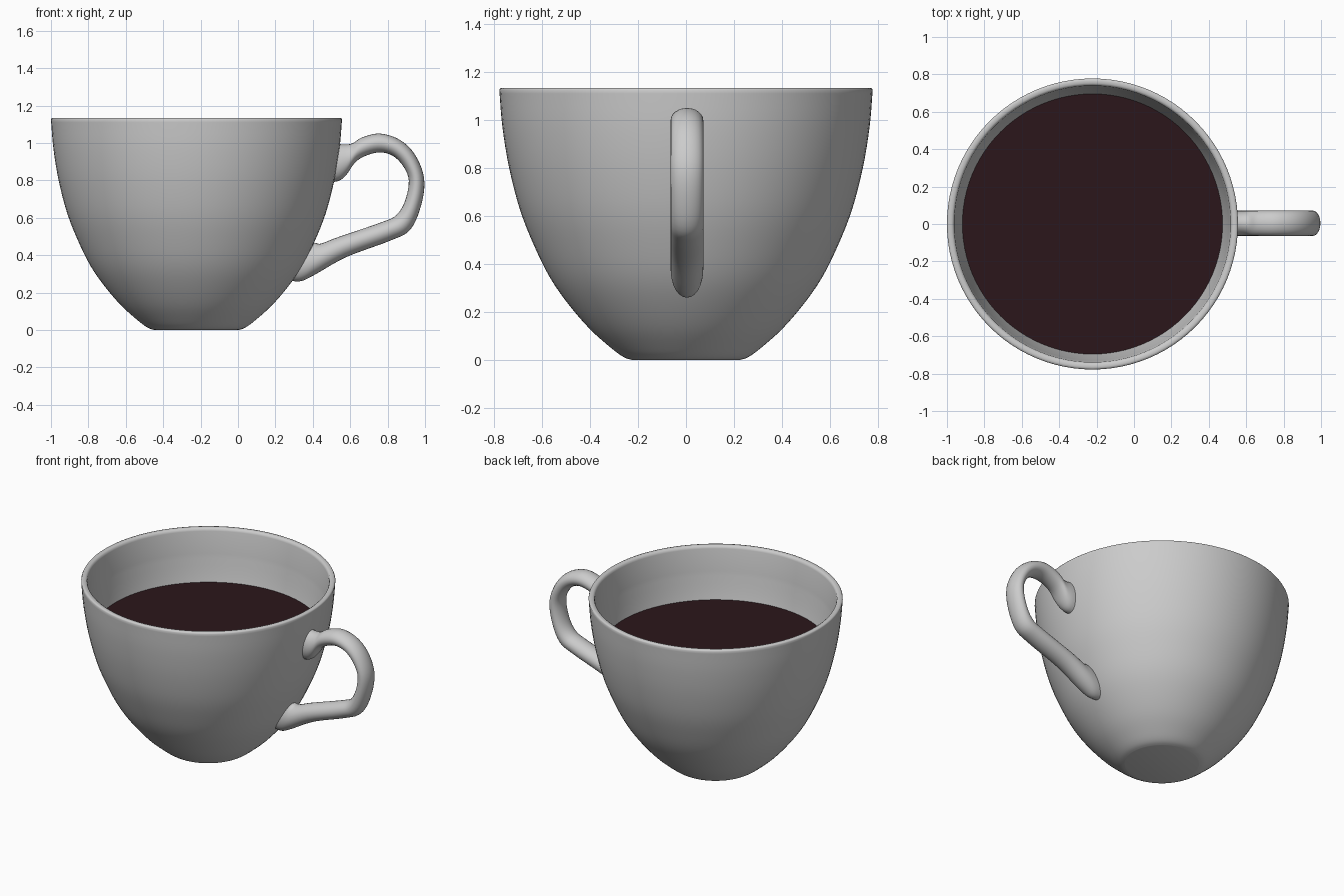
import bpy, bmesh, math

if "Cube" in bpy.data.objects:
    bpy.data.objects.remove(bpy.data.objects["Cube"])

CX = -0.222  # axis of the cup


def smooth_path(pts, steps):
    """Catmull-Rom interpolation through tuples of any length."""
    p = [pts[0]] + pts + [pts[-1]]
    out = []
    for i in range(1, len(p) - 2):
        for s in range(steps):
            t = s / steps
            out.append(tuple(
                0.5 * (2 * b + (c - a) * t + (2 * a - 5 * b + 4 * c - d) * t * t
                       + (3 * b - a - 3 * c + d) * t ** 3)
                for a, b, c, d in zip(p[i - 1], p[i], p[i + 1], p[i + 2])))
    return out + [pts[-1]]


def finish(bm, name, angle=50):
    bmesh.ops.recalc_face_normals(bm, faces=bm.faces)
    mesh = bpy.data.meshes.new(name)
    bm.to_mesh(mesh)
    bm.free()
    obj = bpy.data.objects.new(name, mesh)
    bpy.context.collection.objects.link(obj)
    bpy.ops.object.select_all(action='DESELECT')
    obj.select_set(True)
    bpy.context.view_layer.objects.active = obj
    bpy.ops.object.shade_smooth_by_angle(angle=math.radians(angle))
    return obj


def loft(bm, rings):
    """Skin a list of closed rings and close both ends."""
    loops = [[bm.verts.new(co) for co in ring] for ring in rings]
    for a, b in zip(loops, loops[1:]):
        n = len(a)
        for i in range(n):
            j = (i + 1) % n
            bm.faces.new((a[i], a[j], b[j], b[i]))
    bm.faces.new(loops[0])
    bm.faces.new(loops[-1])


def circle(r, z, n=96):
    return [(CX + r * math.cos(2 * math.pi * i / n),
             r * math.sin(2 * math.pi * i / n), z) for i in range(n)]


# Cup: outer wall up, rounded rim, inner wall down
outer = smooth_path([(0.225, 0.0), (0.26, 0.012), (0.31, 0.048), (0.40, 0.128),
                     (0.49, 0.232), (0.565, 0.34), (0.628, 0.465), (0.69, 0.62),
                     (0.737, 0.80), (0.765, 0.97), (0.777, 1.11)], 4)
rim = [(0.778, 1.125), (0.774, 1.132), (0.765, 1.134), (0.752, 1.133),
       (0.743, 1.128), (0.739, 1.115)]
inner = smooth_path([(0.727, 0.97), (0.698, 0.80), (0.65, 0.62), (0.588, 0.475),
                     (0.525, 0.36), (0.45, 0.255), (0.36, 0.15), (0.27, 0.075),
                     (0.2, 0.05)], 4)
bm = bmesh.new()
loft(bm, [circle(r, z) for r, z in outer + rim + inner])
finish(bm, "cup")

# Handle: matching outer and inner edge points plus half width, top to bottom
sections = smooth_path([
    (0.525, 1.00, 0.505, 0.79, 0.068),
    (0.56, 0.992, 0.545, 0.80, 0.068),
    (0.61, 0.997, 0.58, 0.83, 0.066),
    (0.665, 1.03, 0.64, 0.908, 0.067),
    (0.76, 1.05, 0.74, 0.948, 0.068),
    (0.866, 1.016, 0.82, 0.935, 0.068),
    (0.947, 0.936, 0.88, 0.88, 0.068),
    (0.995, 0.81, 0.913, 0.80, 0.068),
    (0.98, 0.67, 0.893, 0.69, 0.068),
    (0.92, 0.535, 0.845, 0.613, 0.068),
    (0.81, 0.476, 0.765, 0.575, 0.068),
    (0.58, 0.39, 0.54, 0.498, 0.068),
    (0.41, 0.295, 0.445, 0.462, 0.068),
    (0.34, 0.262, 0.415, 0.465, 0.066),
    (0.285, 0.262, 0.385, 0.455, 0.062)], 5)
rings = []
for ox, oz, ix, iz, w in sections:
    ring = []
    for i in range(24):
        a = 2 * math.pi * i / 24
        k = 0.5 + 0.5 * math.cos(a)
        ring.append((ix + (ox - ix) * k, 0.004 + w * math.sin(a), iz + (oz - iz) * k))
    rings.append(ring)
bm = bmesh.new()
loft(bm, rings)
finish(bm, "handle")

# Drink: flat dark disc resting against the inner wall
bm = bmesh.new()
bm.faces.new([bm.verts.new(co) for co in circle(0.698, 0.79, 64)])
drink = finish(bm, "drink")
mat = bpy.data.materials.new("dark_drink")
mat.diffuse_color = (0.024, 0.008, 0.011, 1)
mat.use_nodes = True
mat.node_tree.nodes["Principled BSDF"].inputs["Base Color"].default_value = mat.diffuse_color
drink.data.materials.append(mat)
